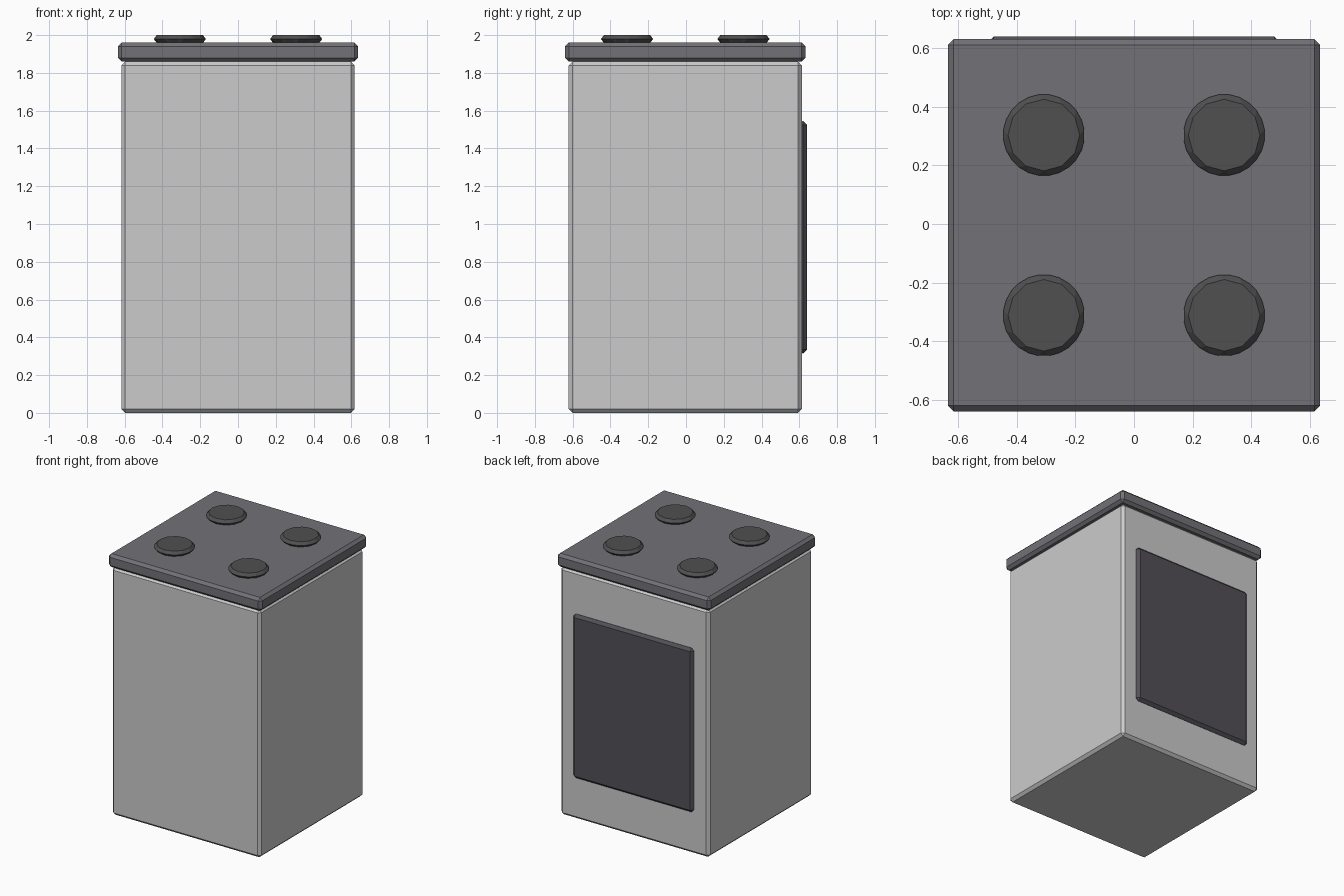
import bpy
import math

if "Cube" in bpy.data.objects:
    bpy.data.objects.remove(bpy.data.objects["Cube"])

BEVEL = 0.02
YC = -0.004  # cabinet centre; the door sticks out at the back


def material(name, color):
    mat = bpy.data.materials.new(name)
    mat.diffuse_color = (*color, 1)
    mat.use_nodes = True
    mat.node_tree.nodes["Principled BSDF"].inputs["Base Color"].default_value = mat.diffuse_color
    return mat


def finish(obj, name, mat=None):
    """Name, chamfer every edge and colour a part."""
    obj.name = name
    bev = obj.modifiers.new("chamfer", "BEVEL")
    bev.width = BEVEL
    bev.segments = 1
    bev.limit_method = "NONE"
    if mat:
        obj.data.materials.append(mat)
    return obj


def box(name, lo, hi, mat=None):
    bpy.ops.mesh.primitive_cube_add(size=1, location=[(a + b) / 2 for a, b in zip(lo, hi)])
    obj = bpy.context.object
    obj.scale = [b - a for a, b in zip(lo, hi)]
    bpy.ops.object.transform_apply(location=False, rotation=False, scale=True)
    return finish(obj, name, mat)


slab_grey = material("slab_grey", (0.17, 0.165, 0.185))
door_grey = material("door_grey", (0.085, 0.08, 0.095))
burner_grey = material("burner_grey", (0.08, 0.08, 0.08))

# Cabinet
box("cabinet", (-0.617, YC - 0.617, 0), (0.617, YC + 0.617, 1.86))

# Overhanging cooktop slab
box("cooktop", (-0.636, YC - 0.636, 1.86), (0.636, YC + 0.636, 1.961), slab_grey)

# Oven door on the +y side
box("oven_door", (-0.5, 0.5985, 0.315), (0.5, 0.64, 1.545), door_grey)

# Four twelve-sided burners, all edges chamfered
for sx, xn in ((-1, "left"), (1, "right")):
    for sy, yn in ((-1, "front"), (1, "back")):
        bpy.ops.mesh.primitive_cylinder_add(
            vertices=12, radius=0.143, depth=0.041,
            location=(sx * 0.308, YC + sy * 0.308, 1.9795))
        finish(bpy.context.object, f"burner_{yn}_{xn}", burner_grey)
